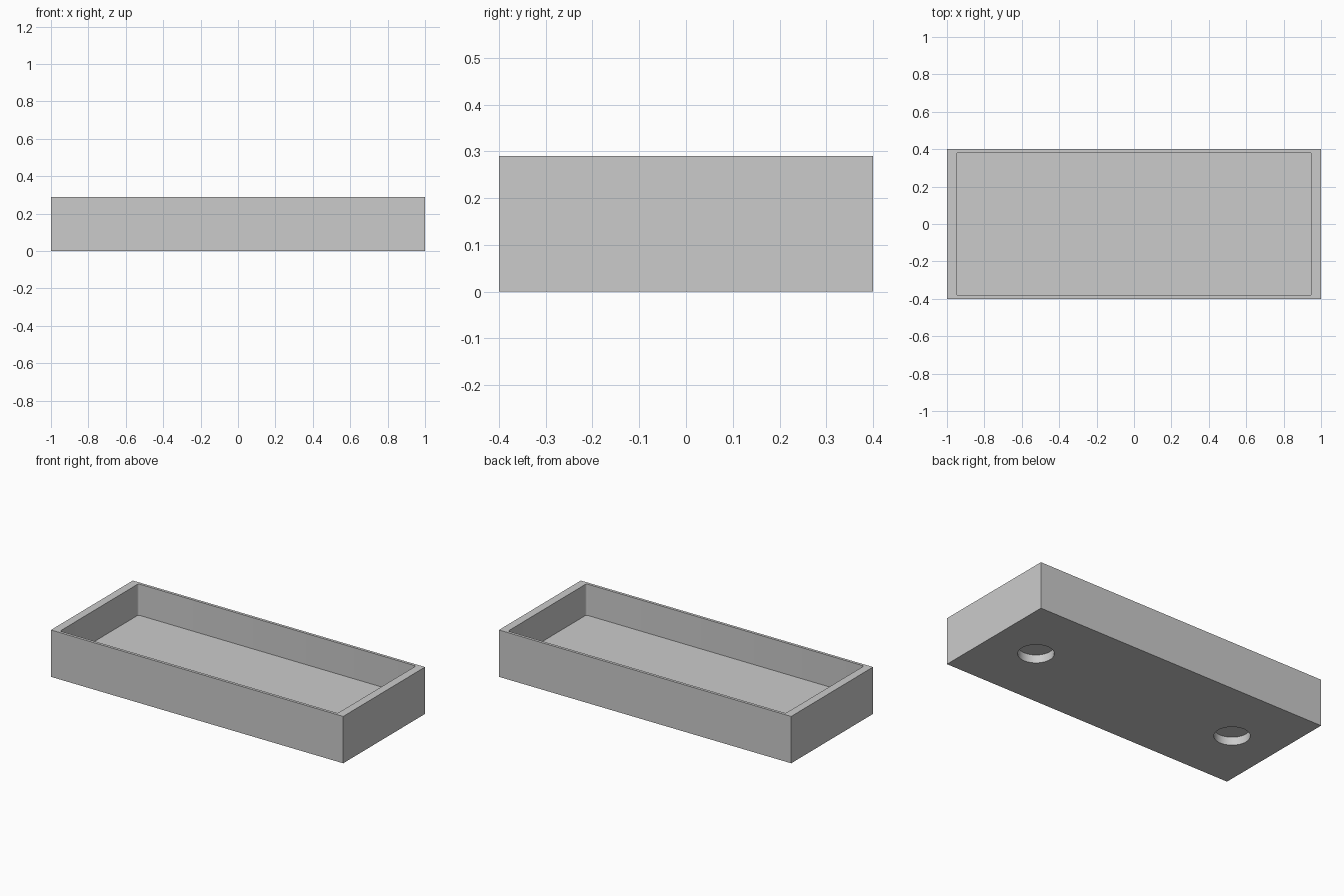
import bpy
import bmesh
from math import pi
from mathutils import Matrix

cube = bpy.data.objects.get("Cube")
if cube:
    bpy.data.objects.remove(cube, do_unlink=True)

GREY = (0.6, 0.6, 0.6, 1)
LENGTH, WIDTH, HEIGHT = 2.0, 0.8, 0.29
FLOOR = 0.097
CAVITY_X, CAVITY_Y = 1.9, 0.765
HOLE_X, HOLE_RADIUS, HOLE_DEPTH = 0.7, 0.1, 0.05

grey = bpy.data.materials.new("plain grey")
grey.diffuse_color = GREY
grey.use_nodes = True
grey.node_tree.nodes["Principled BSDF"].inputs["Base Color"].default_value = GREY


def finish(name, bm):
    mesh = bpy.data.meshes.new(name)
    bm.to_mesh(mesh)
    bm.free()
    obj = bpy.data.objects.new(name, mesh)
    mesh.materials.append(grey)
    bpy.context.collection.objects.link(obj)
    return obj


def box(name, size, bottom, corner=0):
    bm = bmesh.new()
    place = Matrix.Translation((0, 0, bottom + size[2] / 2)) @ Matrix.Diagonal((*size, 1))
    bmesh.ops.create_cube(bm, size=1, matrix=place)
    if corner:
        upright = [e for e in bm.edges
                   if abs(e.verts[0].co.z - e.verts[1].co.z) > size[2] / 2]
        bmesh.ops.bevel(bm, geom=upright, offset=corner, segments=4,
                        profile=0.5, affect='EDGES')
    return finish(name, bm)


def cut(target, cutter):
    mod = target.modifiers.new(cutter.name, 'BOOLEAN')
    mod.operation = 'DIFFERENCE'
    mod.solver = 'EXACT'
    mod.object = cutter
    bpy.context.view_layer.objects.active = target
    bpy.ops.object.modifier_apply(modifier=mod.name)
    bpy.data.objects.remove(cutter, do_unlink=True)


# Tray body with a rounded-corner cavity open at the top
tray = box("tray", (LENGTH, WIDTH, HEIGHT), 0)
cut(tray, box("cavity", (CAVITY_X, CAVITY_Y, HEIGHT), FLOOR, corner=0.012))

# Blind round sockets in the underside
for side in (-1, 1):
    bm = bmesh.new()
    bmesh.ops.create_cone(bm, cap_ends=True, segments=48,
                          radius1=HOLE_RADIUS, radius2=HOLE_RADIUS,
                          depth=HOLE_DEPTH * 2,
                          matrix=Matrix.Translation((side * HOLE_X, 0, 0)))
    cut(tray, finish("socket", bm))

# Smooth the round walls, keep the box edges crisp
bpy.ops.object.select_all(action='DESELECT')
tray.select_set(True)
bpy.context.view_layer.objects.active = tray
bpy.ops.object.shade_smooth_by_angle(angle=pi / 6)
